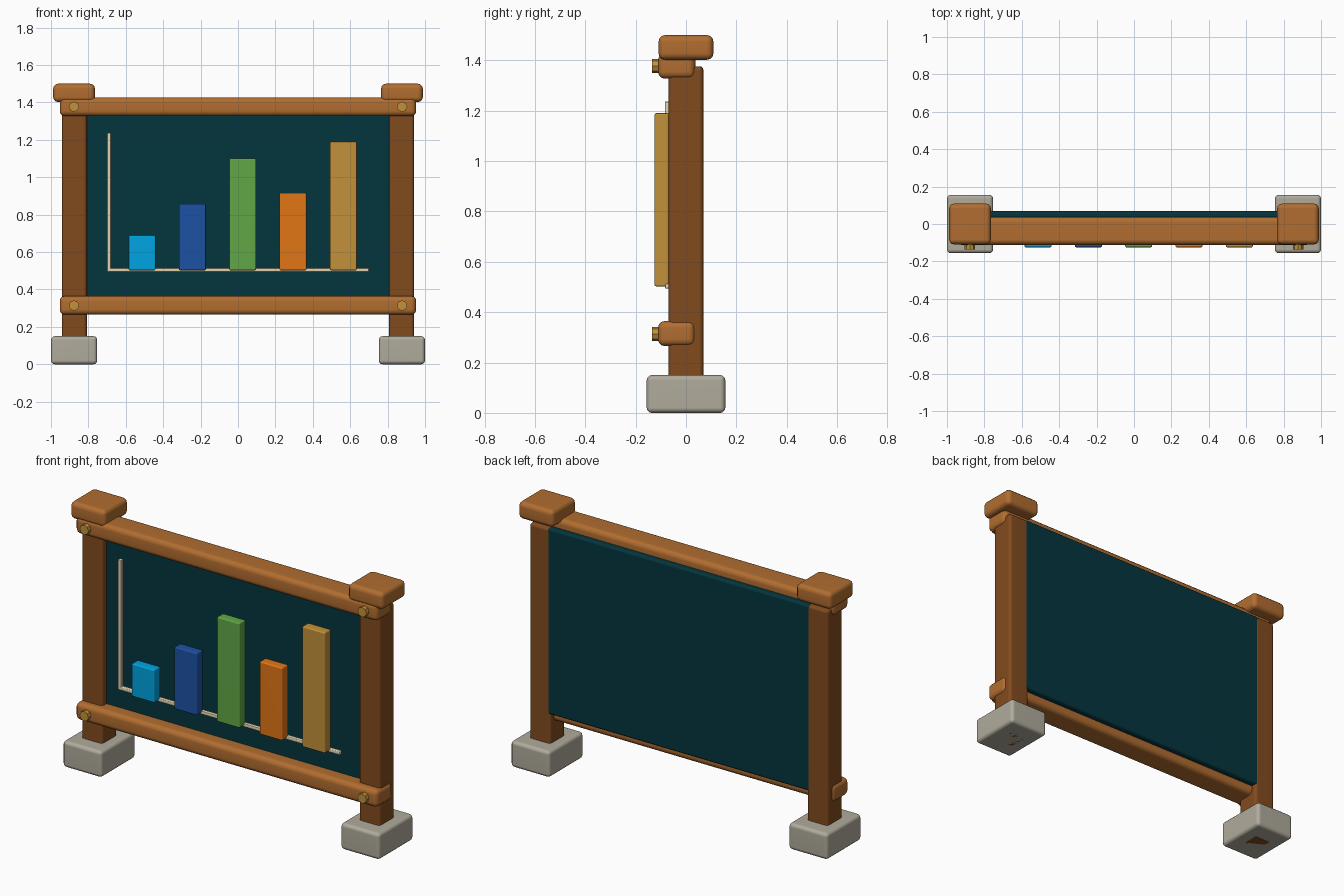
import bpy, bmesh, math
from mathutils import Matrix, Vector

if "Cube" in bpy.data.objects:
    bpy.data.objects.remove(bpy.data.objects["Cube"])


def material(name, r, g, b):
    """Flat material from sRGB 0-255 values, stored as linear."""
    def lin(c):
        c /= 255
        return c / 12.92 if c <= 0.04045 else ((c + 0.055) / 1.055) ** 2.4
    m = bpy.data.materials.new(name)
    m.diffuse_color = (lin(r), lin(g), lin(b), 1)
    m.use_nodes = True
    m.node_tree.nodes["Principled BSDF"].inputs["Base Color"].default_value = m.diffuse_color
    return m


dark_wood = material("dark wood", 130, 75, 30)
light_wood = material("light wood", 177, 109, 48)
stone = material("stone", 176, 171, 156)
slate = material("teal slate", 4, 53, 61)
chalk = material("chalk cream", 228, 212, 178)
gold = material("gold", 194, 145, 58)
sky = material("sky blue", 0, 164, 226)
navy = material("navy blue", 28, 82, 164)
green = material("green", 97, 167, 70)
orange = material("orange", 226, 118, 22)


def add_object(name, bm, mat):
    mesh = bpy.data.meshes.new(name)
    bm.to_mesh(mesh)
    bm.free()
    mesh.materials.append(mat)
    ob = bpy.data.objects.new(name, mesh)
    bpy.context.collection.objects.link(ob)
    return ob


def box(name, x, y, z, mat, bevel=0.0, segments=3):
    """Box from (min, max) ranges, with rounded edges."""
    bm = bmesh.new()
    bmesh.ops.create_cube(bm, size=1)
    for v in bm.verts:
        v.co = Vector([(lo + hi) / 2 + c * (hi - lo) for c, (lo, hi) in zip(v.co, (x, y, z))])
    if bevel:
        bmesh.ops.bevel(bm, geom=bm.edges[:], offset=bevel, segments=segments,
                        profile=0.5, affect='EDGES')
    ob = add_object(name, bm, mat)
    if bevel:
        ob.data.shade_smooth()
        mod = ob.modifiers.new("weighted normals", 'WEIGHTED_NORMAL')
        mod.keep_sharp = True
    return ob


def bolt(name, x, z):
    """Eight-sided bolt head on the front of a rail."""
    bm = bmesh.new()
    bmesh.ops.create_cone(bm, cap_ends=True, segments=8, radius1=0.028, radius2=0.028, depth=0.05)
    bmesh.ops.transform(bm, verts=bm.verts, matrix=Matrix.Translation((x, -0.11, z))
                        @ Matrix.Rotation(math.pi / 2, 4, 'X'))
    add_object(name, bm, gold)


# Posts, stone feet and caps on both sides
for side, s in (("left", -1), ("right", 1)):
    def span(a, b):
        return tuple(sorted((s * a, s * b)))
    box(f"{side}_foot", span(0.753, 1.0), (-0.156, 0.156), (0, 0.15), stone, 0.02)
    box(f"{side}_post", span(0.808, 0.942), (-0.069, 0.069), (0, 1.376), dark_wood, 0.018)
    box(f"{side}_cap", span(0.765, 0.988), (-0.109, 0.109), (1.402, 1.5), light_wood, 0.026)
    # Bolts through the rail ends
    for level, z in (("lower", 0.314), ("upper", 1.377)):
        bolt(f"{side}_{level}_bolt", s * 0.877, z)

# Horizontal rails
for level, z in (("lower", 0.315), ("upper", 1.377)):
    box(f"{level}_rail", (-0.953, 0.953), (-0.111, 0.037), (z - 0.05, z + 0.05), light_wood, 0.027)

# Board panel, recessed at the front and flush with the posts at the back
box("board", (-0.83, 0.83), (-0.03, 0.069), (0.315, 1.376), slate, 0.014)

# Chart axes, standing proud of the board
box("vertical_axis", (-0.70, -0.68), (-0.084, -0.062), (0.495, 1.237), chalk, 0.003, 1)
box("horizontal_axis", (-0.70, 0.70), (-0.084, -0.062), (0.494, 0.514), chalk, 0.003, 1)

# Chart bars
bars = ((0.69, sky), (0.857, navy), (1.10, green), (0.917, orange), (1.19, gold))
for i, (top, mat) in enumerate(bars):
    x = -0.513 + 0.269 * i
    box(f"chart_bar_{i + 1}", (x - 0.072, x + 0.072), (-0.125, -0.068), (0.502, top), mat, 0.007, 2)
